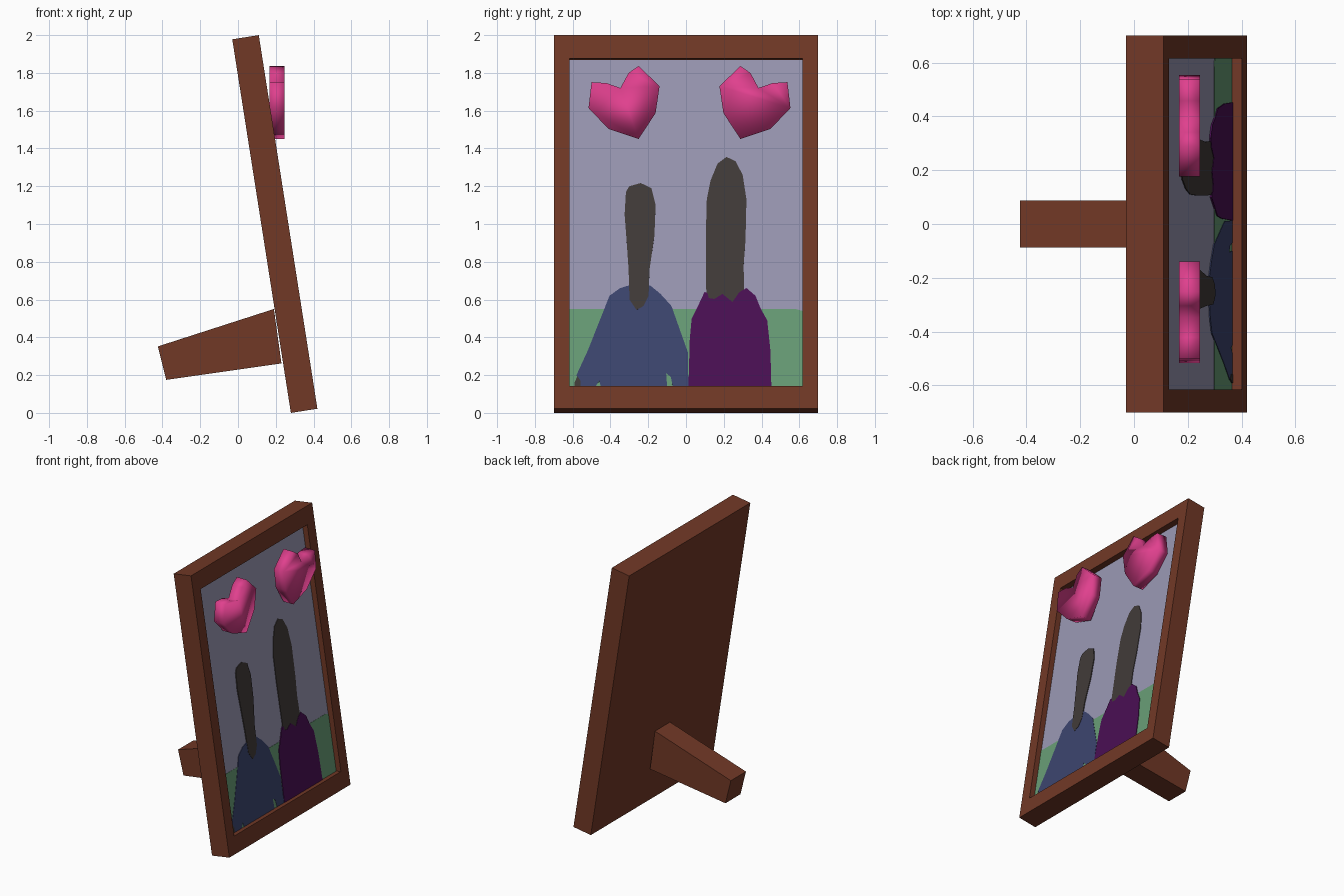
import bpy, bmesh, math
from mathutils import Matrix, Vector

if "Cube" in bpy.data.objects:
    bpy.data.objects.remove(bpy.data.objects["Cube"])


def mat(name, r, g, b):
    m = bpy.data.materials.new(name)
    lin = lambda c: ((c / 255 + 0.055) / 1.055) ** 2.4
    m.diffuse_color = (lin(r), lin(g), lin(b), 1)
    m.use_nodes = True
    m.node_tree.nodes["Principled BSDF"].inputs["Base Color"].default_value = m.diffuse_color
    return m


WOOD = mat("brown wood", 113, 56, 38)
SKY = mat("lilac sky", 154, 152, 179)
GRASS = mat("green grass", 104, 157, 118)
HAIR = mat("dark hair", 65, 59, 57)
BLUE = mat("blue robe", 60, 69, 111)
PURPLE = mat("purple robe", 74, 15, 84)
PINK = mat("pink heart", 224, 64, 142)

# Leaning frame: local x = out of the picture, y = across, z = up the picture
TILT = math.asin(0.155)
LEAN = Matrix.Translation((0.28, 0, 0)) @ Matrix.Rotation(-TILT, 4, 'Y')
THICK, HEIGHT, FLOOR = 0.142, 2.002, 0.100


def finish(bm, name, material, matrix=None):
    if matrix:
        bm.transform(matrix)
    bmesh.ops.recalc_face_normals(bm, faces=bm.faces)
    me = bpy.data.meshes.new(name)
    bm.to_mesh(me)
    bm.free()
    me.materials.append(material)
    ob = bpy.data.objects.new(name, me)
    bpy.context.collection.objects.link(ob)
    return ob


def prism(name, points, direction, material, matrix=None):
    """Extrude a closed outline of 3D points along a direction."""
    bm = bmesh.new()
    face = bm.faces.new([bm.verts.new(p) for p in points])
    ext = bmesh.ops.extrude_face_region(bm, geom=[face], use_keep_orig=True)
    moved = [v for v in ext["geom"] if isinstance(v, bmesh.types.BMVert)]
    bmesh.ops.translate(bm, verts=moved, vec=direction)
    return finish(bm, name, material, matrix)


def plate(name, outline, layer, material):
    """Thin painted plate; outline is (y, z) as seen from the right."""
    top = FLOOR + 0.002 * layer
    pts = [(FLOOR, y, (z - top * math.sin(TILT)) / math.cos(TILT)) for y, z in outline]
    prism(name, pts, (top - FLOOR, 0, 0), material, LEAN)


# Frame with recessed front
bm = bmesh.new()
bmesh.ops.create_cube(bm, size=1)
for v in bm.verts:
    v.co = ((v.co.x + 0.5) * THICK, v.co.y * 1.4, (v.co.z + 0.5) * HEIGHT)
front = max(bm.faces, key=lambda f: f.calc_center_median().x)
bmesh.ops.inset_region(bm, faces=[front], thickness=0.05)
for v in front.verts:
    v.co.y = math.copysign(0.616, v.co.y)
    v.co.z = 0.123 if v.co.z < 1 else HEIGHT - 0.125
ext = bmesh.ops.extrude_discrete_faces(bm, faces=[front])["faces"][0]
for v in ext.verts:
    v.co.x = FLOOR
# close the recess walls between the rim and the floor
bmesh.ops.bridge_loops(bm, edges=[e for e in bm.edges if e.is_boundary])
finish(bm, "frame", WOOD, LEAN)

# Picture background
B = 0.137
plate("picture_sky", [(-.616, B), (.616, B), (.616, 1.868), (-.616, 1.868)], 1, SKY)
plate("picture_grass", [(-.616, B), (.616, B), (.616, .54), (.58, .55), (-.616, .55)], 2, GRASS)

# Left figure
plate("left_robe", [
    (-.58, .20), (-.52, .33), (-.405, .62), (-.35, .66), (-.27, .685), (-.19, .675),
    (-.135, .63), (-.077, .566), (.01, .32), (.013, B), (-.07, B), (-.08, .19),
    (-.105, .21), (-.10, B), (-.45, B), (-.46, .17), (-.48, B), (-.56, B)], 3, BLUE)
plate("left_hand", [(-.59, B), (-.56, B), (-.558, .17), (-.575, .195), (-.59, .16)], 4, HAIR)
plate("left_hair", [
    (-.318, 1.17), (-.30, 1.20), (-.24, 1.217), (-.183, 1.19), (-.161, 1.10), (-.167, .94),
    (-.193, .76), (-.198, .62), (-.225, .566), (-.262, .545), (-.299, .60), (-.304, .76),
    (-.315, .92), (-.325, 1.05)], 4, HAIR)

# Right figure
plate("right_hair", [
    (.108, .55), (.105, .94), (.11, 1.13), (.13, 1.23), (.167, 1.32), (.214, 1.355),
    (.262, 1.333), (.30, 1.26), (.32, 1.13), (.315, .915), (.305, .78), (.31, .55)], 3, HAIR)
plate("right_robe", [
    (.013, B), (.02, .39), (.03, .50), (.07, .58), (.098, .64), (.114, .635), (.12, .608),
    (.15, .603), (.193, .63), (.246, .587), (.283, .64), (.32, .661), (.368, .62),
    (.394, .555), (.43, .49), (.447, .33), (.452, B)], 4, PURPLE)

# Hearts, mirrored about the picture's middle
HEART = [(.288, 1.836), (.177, 1.73), (.198, 1.587), (.288, 1.45), (.447, 1.503),
         (.553, 1.614), (.537, 1.751), (.458, 1.746), (.384, 1.72), (.341, 1.80)]
for side, name in ((1, "right_heart"), (-1, "left_heart")):
    pts = [(0.167, 0.0185 + side * (y - 0.0185), z) for y, z in HEART]
    heart = prism(name, pts, (0.079, 0, 0), PINK)
    heart.data.shade_smooth()

# Rear support leg
LEG = [(.19, .55), (.23, .262), (-.38, .175), (-.424, .352)]
prism("support_leg", [(x, -.087, z) for x, z in LEG], (0, .174, 0), WOOD)
